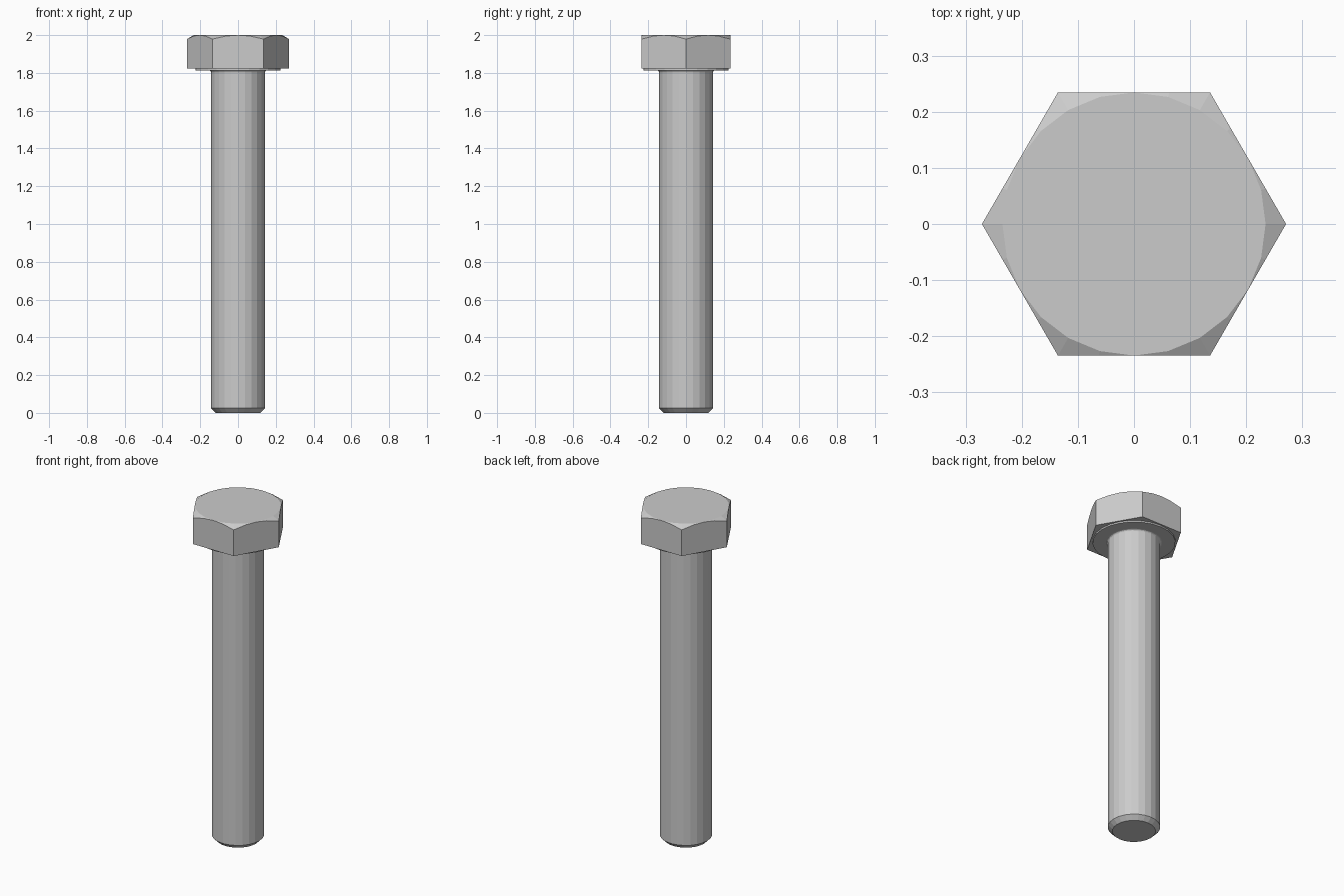
import bpy, bmesh, math

if "Cube" in bpy.data.objects:
    bpy.data.objects.remove(bpy.data.objects["Cube"])

SIDES = 24


def make_object(name, bm):
    bmesh.ops.recalc_face_normals(bm, faces=bm.faces)
    mesh = bpy.data.meshes.new(name)
    bm.to_mesh(mesh)
    bm.free()
    obj = bpy.data.objects.new(name, mesh)
    bpy.context.collection.objects.link(obj)
    return obj


def lathe(name, profile, sides=SIDES):
    """Stack rings of (radius, z) and cap both ends."""
    bm = bmesh.new()
    rings = []
    for r, z in profile:
        rings.append([bm.verts.new((r * math.cos(2 * math.pi * i / sides),
                                    r * math.sin(2 * math.pi * i / sides), z))
                      for i in range(sides)])
    for a, b in zip(rings, rings[1:]):
        for i in range(sides):
            j = (i + 1) % sides
            bm.faces.new((a[i], a[j], b[j], b[i]))
    bm.faces.new(rings[0])
    bm.faces.new(rings[-1])
    return make_object(name, bm)


# Shank: chamfered tip, small fillet under the head, washer face
R, WASHER_Z = 0.143, 1.813
FILLET = 0.01
profile = [(0.118, 0), (R, 0.025)]
for k in range(4):
    a = math.radians(30 * k)
    profile.append((R + FILLET * (1 - math.cos(a)),
                    WASHER_Z - FILLET * (1 - math.sin(a))))
profile += [(0.226, WASHER_Z), (0.226, 1.823)]
shank = lathe("shank_and_washer_face", profile)

# Hexagonal head, corners on the x axis
head = lathe("hex_head", [(0.271, 1.822), (0.271, 2.05)], sides=6)

# Cone that trims the top corners at 30 degrees
drop = 0.3
cone = lathe("head_chamfer_cone",
             [(0.2345 + drop / math.tan(math.radians(30)), 2 - drop), (0.2345, 2)])
cone.hide_render = True
cone.hide_viewport = True

trim = head.modifiers.new("corner_chamfer", 'BOOLEAN')
trim.operation = 'INTERSECT'
trim.solver = 'EXACT'
trim.object = cone
